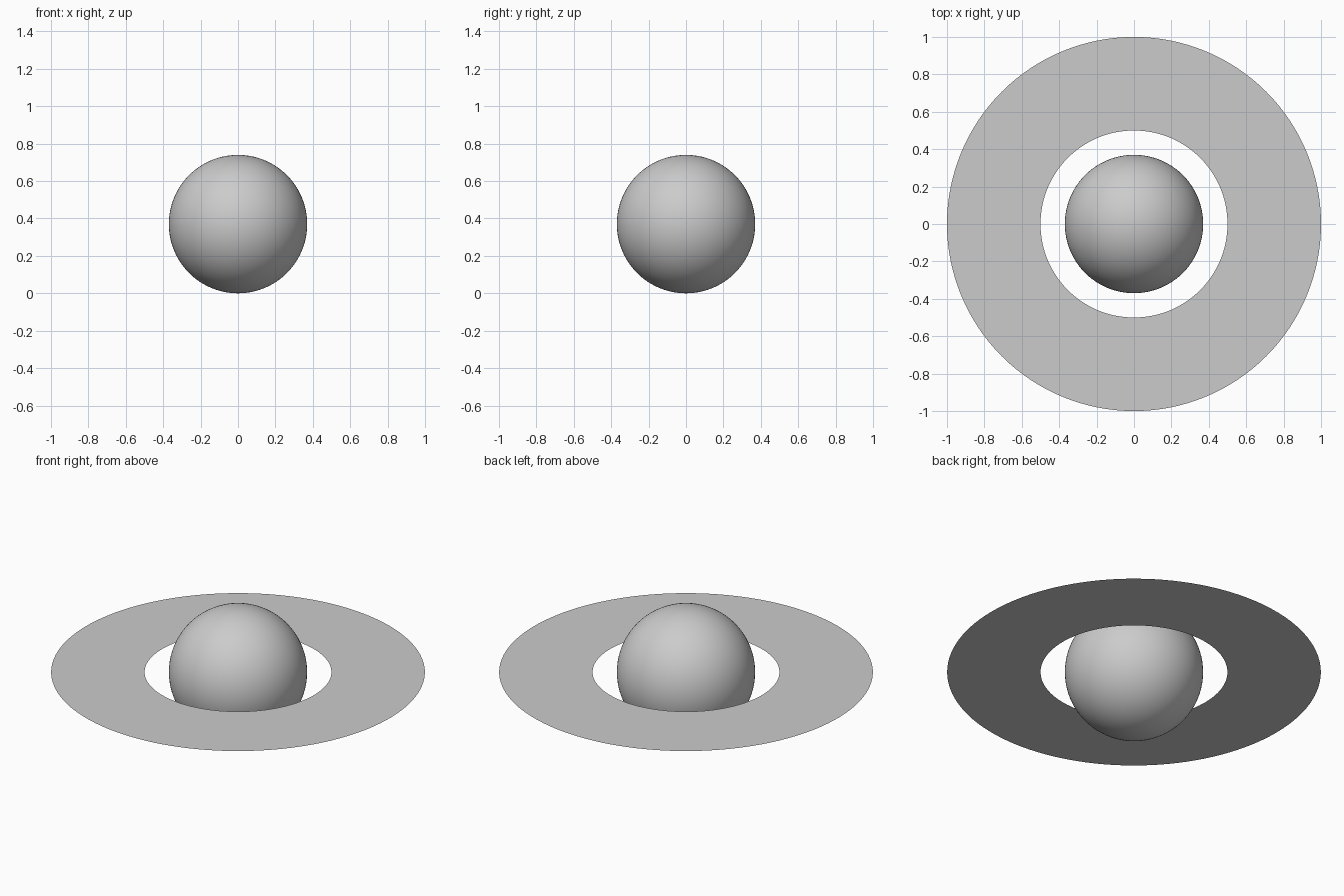
import bpy, bmesh, math

if "Cube" in bpy.data.objects:
    bpy.data.objects.remove(bpy.data.objects["Cube"])

R = 0.37                      # planet radius; its centre sits at z = R
INNER, OUTER, SEGMENTS = 0.5, 1.0, 128

# Planet: smooth ball resting on the ground plane
bpy.ops.mesh.primitive_uv_sphere_add(segments=96, ring_count=48, radius=R, location=(0, 0, R))
planet = bpy.context.object
planet.name = "planet"
bpy.ops.object.shade_smooth()

# Ring: paper-thin flat annulus around the equator, facing up
bm = bmesh.new()


def circle(radius):
    return [bm.verts.new((radius * math.cos(2 * math.pi * i / SEGMENTS),
                          radius * math.sin(2 * math.pi * i / SEGMENTS), 0))
            for i in range(SEGMENTS)]


inner, outer = circle(INNER), circle(OUTER)
for i in range(SEGMENTS):
    j = (i + 1) % SEGMENTS
    bm.faces.new((inner[i], outer[i], outer[j], inner[j]))

mesh = bpy.data.meshes.new("ring")
bm.to_mesh(mesh)
bm.free()
ring = bpy.data.objects.new("ring", mesh)
ring.location.z = R
bpy.context.collection.objects.link(ring)
